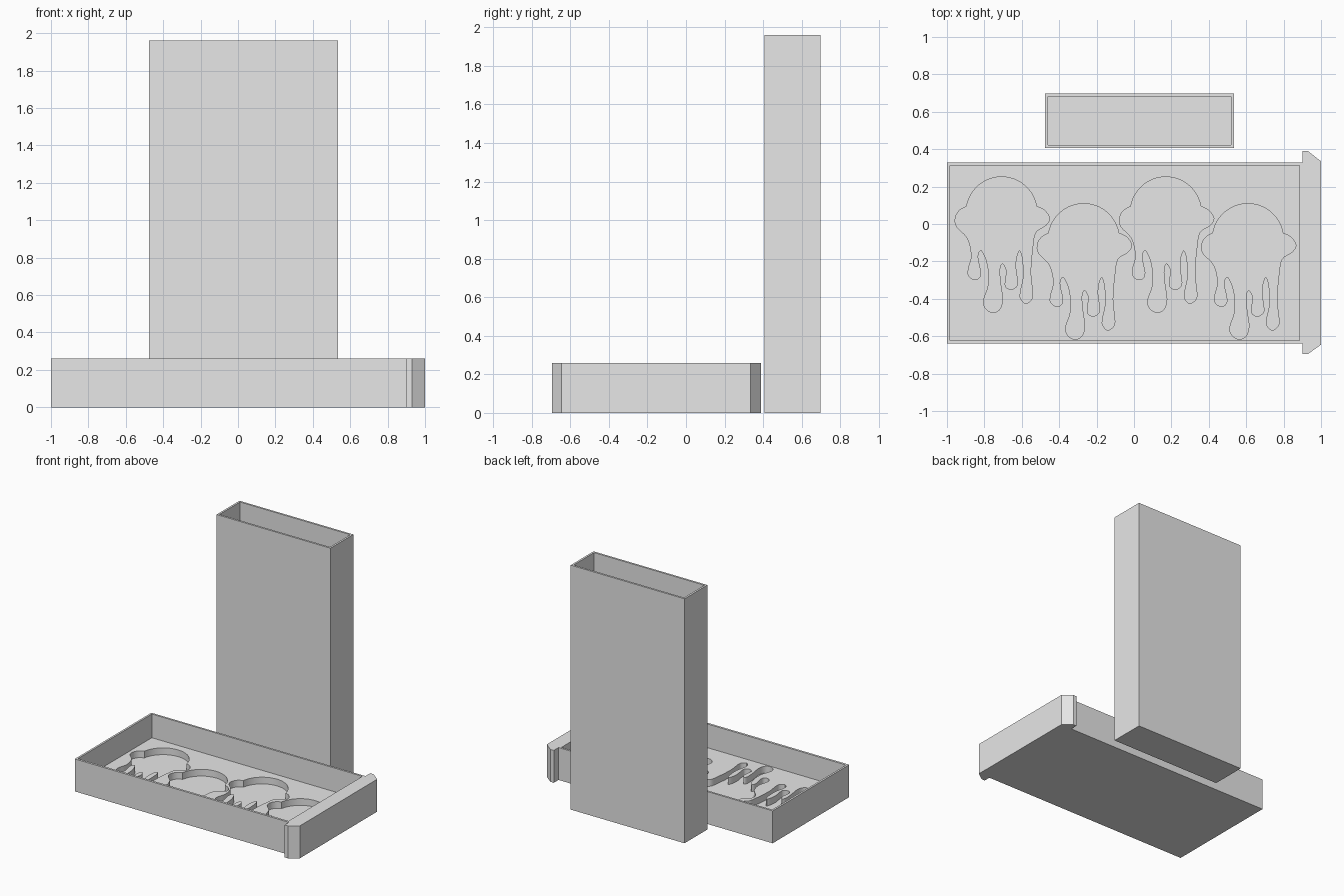
import bpy
import bmesh
import math
from mathutils import Vector

default_cube = bpy.data.objects.get("Cube")
if default_cube:
    bpy.data.objects.remove(default_cube, do_unlink=True)

grey = bpy.data.materials.new("plain grey")
grey.use_nodes = True
grey.diffuse_color = (0.8, 0.8, 0.8, 1)
grey.node_tree.nodes["Principled BSDF"].inputs["Base Color"].default_value = grey.diffuse_color

WALL = 0.016
TRAY_HEIGHT = 0.26
TRAY_FLOOR = 0.07


def prism(name, outline, bottom, top):
    """Extrude a flat outline straight up between two heights."""
    bm = bmesh.new()
    base = bm.faces.new([bm.verts.new((x, y, bottom)) for x, y in outline])
    extruded = bmesh.ops.extrude_face_region(bm, geom=[base])["geom"]
    raised = [v for v in extruded if isinstance(v, bmesh.types.BMVert)]
    bmesh.ops.translate(bm, verts=raised, vec=(0, 0, top - bottom))
    bmesh.ops.recalc_face_normals(bm, faces=bm.faces)
    mesh = bpy.data.meshes.new(name)
    bm.to_mesh(mesh)
    bm.free()
    mesh.materials.append(grey)
    obj = bpy.data.objects.new(name, mesh)
    bpy.context.collection.objects.link(obj)
    return obj


def rectangle(left, right, front, back):
    return [(left, front), (right, front), (right, back), (left, back)]


def select_only(obj):
    bpy.ops.object.select_all(action="DESELECT")
    obj.select_set(True)
    bpy.context.view_layer.objects.active = obj


def carve(target, cutter):
    """Subtract the cutter from the target, then discard it."""
    cutter.hide_render = True
    cut = target.modifiers.new("carve", "BOOLEAN")
    cut.operation = "DIFFERENCE"
    cut.solver = "EXACT"
    cut.object = cutter
    select_only(target)
    bpy.ops.object.modifier_apply(modifier=cut.name)
    bpy.data.objects.remove(cutter, do_unlink=True)


def smooth_path(points, steps=4):
    """Open Catmull-Rom path through the points."""
    pts = [Vector(p) for p in points]
    pts = [pts[0]] + pts + [pts[-1]]
    path = []
    for a, b, c, d in zip(pts, pts[1:], pts[2:], pts[3:]):
        for i in range(steps):
            t = i / steps
            path.append(0.5 * (2 * b + (c - a) * t + (2 * a - 5 * b + 4 * c - d) * t ** 2
                               + (3 * b - a - 3 * c + d) * t ** 3))
    path.append(pts[-1])
    return path


# Melting scoop outline: drips from right to left, closed by a round dome
drips = [(35, 6), (43, 2), (48, -6), (44, -13), (34, -20), (31, -35), (29, -60),
         (31, -80), (30, -87), (24, -91), (19, -86), (19, -79), (22, -64), (21, -46),
         (18, -38), (15, -44), (14, -55), (16, -70), (14, -75), (9, -77), (4, -74),
         (4, -67), (5, -58), (1, -51), (-2, -57), (-1, -72), (1, -87), (-2, -97),
         (-9, -100), (-16, -96), (-18, -88), (-13, -72), (-14, -52), (-20, -38),
         (-24, -44), (-21, -60), (-23, -66), (-28, -67), (-33, -63), (-33, -56),
         (-30, -43), (-34, -26), (-45, -14), (-46, -5), (-42, 2), (-35, 6)]
scoop = smooth_path(drips)
for step in range(1, 24):
    angle = math.radians(170 - 160 * step / 24)
    scoop.append(Vector((math.cos(angle), math.sin(angle))) * 35.5)

# Sliding tray with a chamfered end plate
tray = prism("tray", [(-1, -0.64), (0.9, -0.64), (0.9, -0.695), (0.93, -0.695),
                      (1, -0.645), (1, 0.335), (0.93, 0.39), (0.9, 0.39),
                      (0.9, 0.33), (-1, 0.33)], 0, TRAY_HEIGHT)
carve(tray, prism("tray_cavity", rectangle(-1 + WALL, 0.884, -0.622, 0.33 - WALL),
                  TRAY_FLOOR, TRAY_HEIGHT + 0.1))

# Four recesses in the tray floor, alternately high and low
for i in range(4):
    centre = Vector((-0.708 + 0.439 * i, 0.062 - 0.143 * (i % 2)))
    outline = [centre + p * 0.00535 for p in scoop]
    carve(tray, prism("scoop_recess", outline, WALL, TRAY_FLOOR + 0.05))
select_only(tray)
bpy.ops.object.shade_smooth_by_angle(angle=math.radians(30))

# Upright sleeve, open at the top
left, right, front, back, height = -0.475, 0.535, 0.407, 0.697, 1.96
sleeve = prism("sleeve", rectangle(left, right, front, back), 0, height)
carve(sleeve, prism("sleeve_cavity",
                    rectangle(left + WALL, right - WALL, front + WALL, back - WALL),
                    WALL, height + 0.1))
